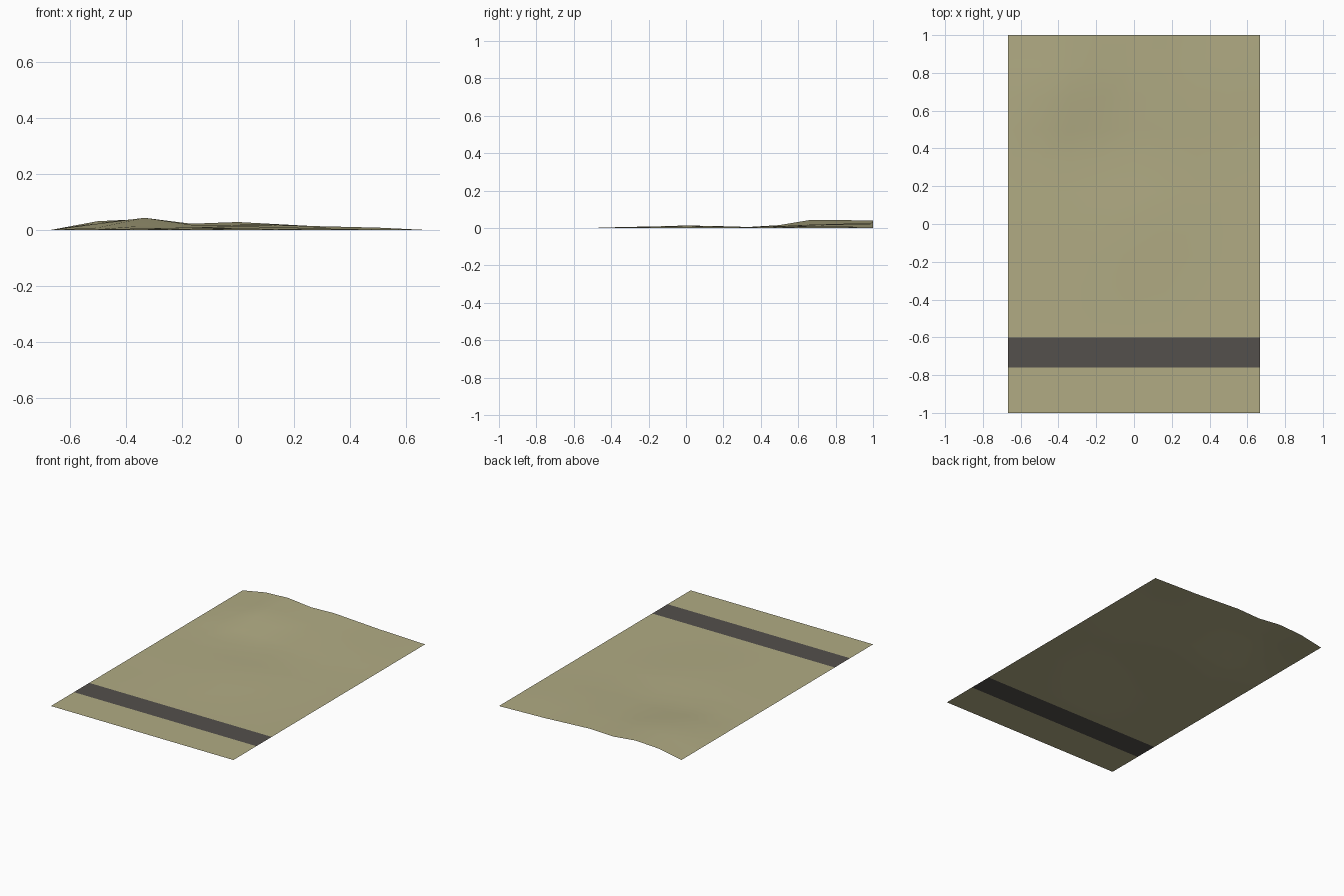
import bpy
import bmesh

if "Cube" in bpy.data.objects:
    bpy.data.objects.remove(bpy.data.objects["Cube"])


def material(name, rgb):
    m = bpy.data.materials.new(name)
    m.diffuse_color = (*rgb, 1)
    m.use_nodes = True
    m.node_tree.nodes["Principled BSDF"].inputs["Base Color"].default_value = m.diffuse_color
    return m


sand = material("dry_sand", (0.44, 0.41, 0.23))
asphalt = material("dark_asphalt", (0.088, 0.079, 0.072))

# Mound heights in thousandths, one row per y from -1/3 to 1,
# for the seven columns between the two flat side edges
STEP = 1 / 6
mounds = [
    [0, 2, 4, 5, 3, 1, 0],
    [0, 3, 6, 8, 5, 2, 0],
    [2, 5, 9, 13, 9, 4, 1],
    [2, 5, 7, 10, 8, 4, 1],
    [2, 5, 5, 5, 5, 4, 2],
    [8, 15, 8, 9, 10, 8, 4],
    [22, 43, 18, 18, 16, 12, 8],
    [25, 42, 22, 22, 18, 11, 7],
    [31, 39, 22, 28, 19, 10, 5],
]

# Flat front part with the cuts that bound the road stripe
xs = [-2 / 3 + i * STEP for i in range(9)]
rows = [(y, [0] * 9) for y in (-1, -0.77, -0.76, -0.6, -0.5)]
rows += [(-1 / 3 + j * STEP, [0] + r + [0]) for j, r in enumerate(mounds)]

# Ground sheet, with the road stripe picked by its position
bm = bmesh.new()
grid = [[bm.verts.new((x, y, h / 1000)) for x, h in zip(xs, hs)] for y, hs in rows]
for a, b in zip(grid, grid[1:]):
    for i in range(8):
        f = bm.faces.new((a[i], a[i + 1], b[i + 1], b[i]))
        f.smooth = True
        f.material_index = int(-0.76 < f.calc_center_median().y < -0.6)

mesh = bpy.data.meshes.new("ground_sheet")
bm.to_mesh(mesh)
bm.free()
mesh.materials.append(sand)
mesh.materials.append(asphalt)
ground = bpy.data.objects.new("ground_sheet", mesh)
bpy.context.collection.objects.link(ground)
